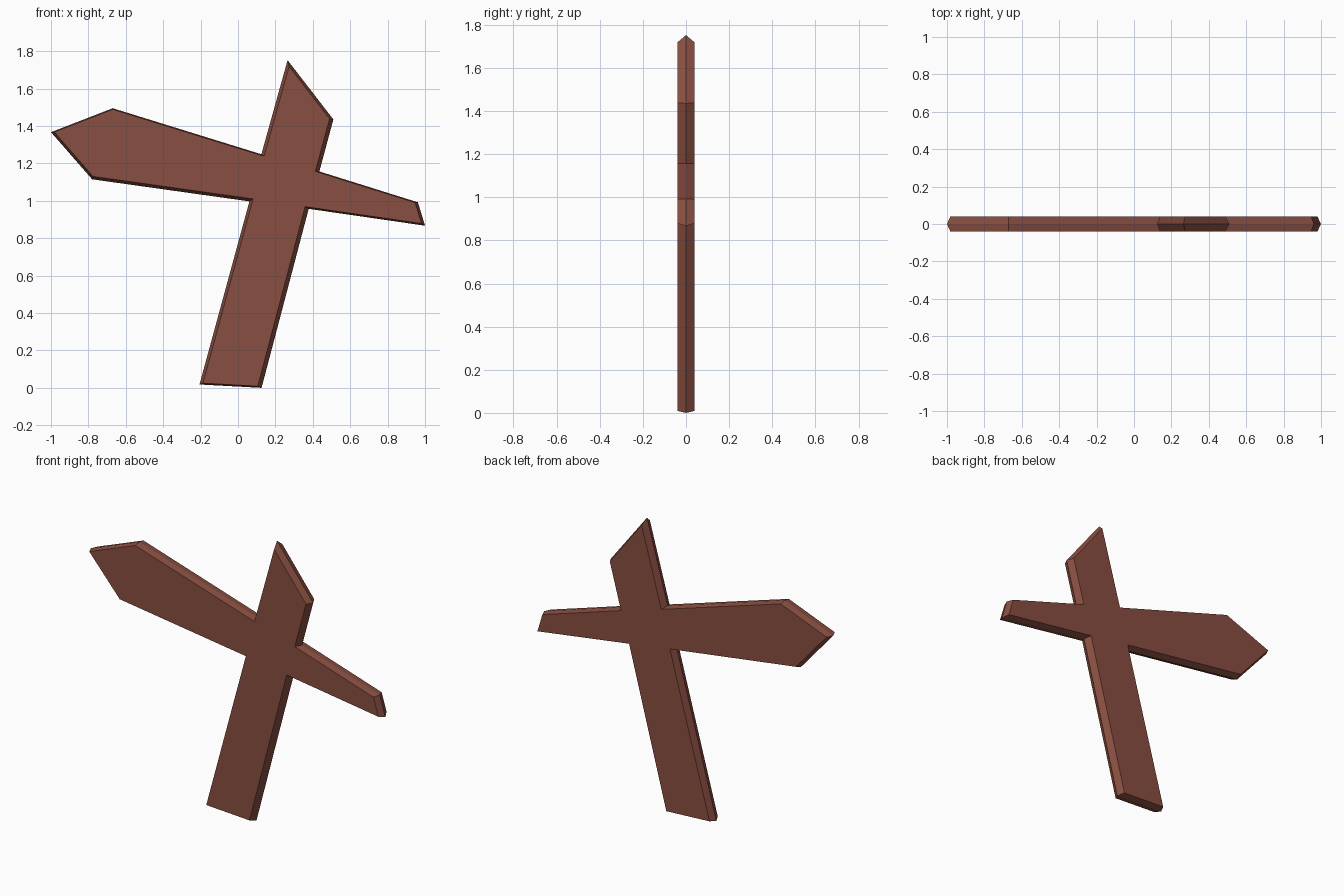
import bpy, bmesh
from mathutils import Vector

if "Cube" in bpy.data.objects:
    bpy.data.objects.remove(bpy.data.objects["Cube"])

HALF = 0.04  # half thickness

# Ridge outline at y = 0, clockwise from the left tip: x, z, inset of the edge that follows
OUTLINE = [
    (-1.00, 1.367, 0.006), (-0.67, 1.495, 0.006), (0.125, 1.249, 0.017),
    (0.265, 1.752, 0.014), (0.51, 1.435, 0.021), (0.435, 1.157, 0.006),
    (0.962, 0.992, 0.015), (1.00, 0.867, 0.009), (0.378, 0.957, 0.022),
    (0.126, 0.0, 0.008), (-0.206, 0.018, 0.016), (0.061, 0.997, 0.016),
    (-0.78, 1.115, 0.014),
]


def inset_outline(outline):
    """Move every edge inward by its own inset and intersect neighbours."""
    n = len(outline)
    lines = []
    for i, (x, z, inset) in enumerate(outline):
        a = Vector((x, z))
        d = (Vector(outline[(i + 1) % n][:2]) - a).normalized()
        lines.append((a + Vector((d.y, -d.x)) * inset, d))
    points = []
    for i in range(n):
        (p, d), (q, e) = lines[i - 1], lines[i]
        t = ((q.x - p.x) * e.y - (q.y - p.y) * e.x) / (d.x * e.y - d.y * e.x)
        points.append(p + d * t)
    return points


wood = bpy.data.materials.new("reddish brown wood")
wood.diffuse_color = (0.25, 0.077, 0.053, 1)
wood.use_nodes = True
wood.node_tree.nodes["Principled BSDF"].inputs["Base Color"].default_value = wood.diffuse_color

# Leaning cross with pointed ends and ridged edges
bm = bmesh.new()
flat = inset_outline(OUTLINE)
front = [bm.verts.new((p.x, -HALF, p.y)) for p in flat]
ridge = [bm.verts.new((x, 0, z)) for x, z, _ in OUTLINE]
back = [bm.verts.new((p.x, HALF, p.y)) for p in flat]
n = len(flat)
bm.faces.new(front)
bm.faces.new(back[::-1])
for a, b in ((front, ridge), (ridge, back)):
    for i in range(n):
        j = (i + 1) % n
        bm.faces.new((a[i], a[j], b[j], b[i]))
bmesh.ops.recalc_face_normals(bm, faces=bm.faces)

mesh = bpy.data.meshes.new("wooden_cross")
bm.to_mesh(mesh)
bm.free()
mesh.materials.append(wood)
cross = bpy.data.objects.new("wooden_cross", mesh)
bpy.context.collection.objects.link(cross)
